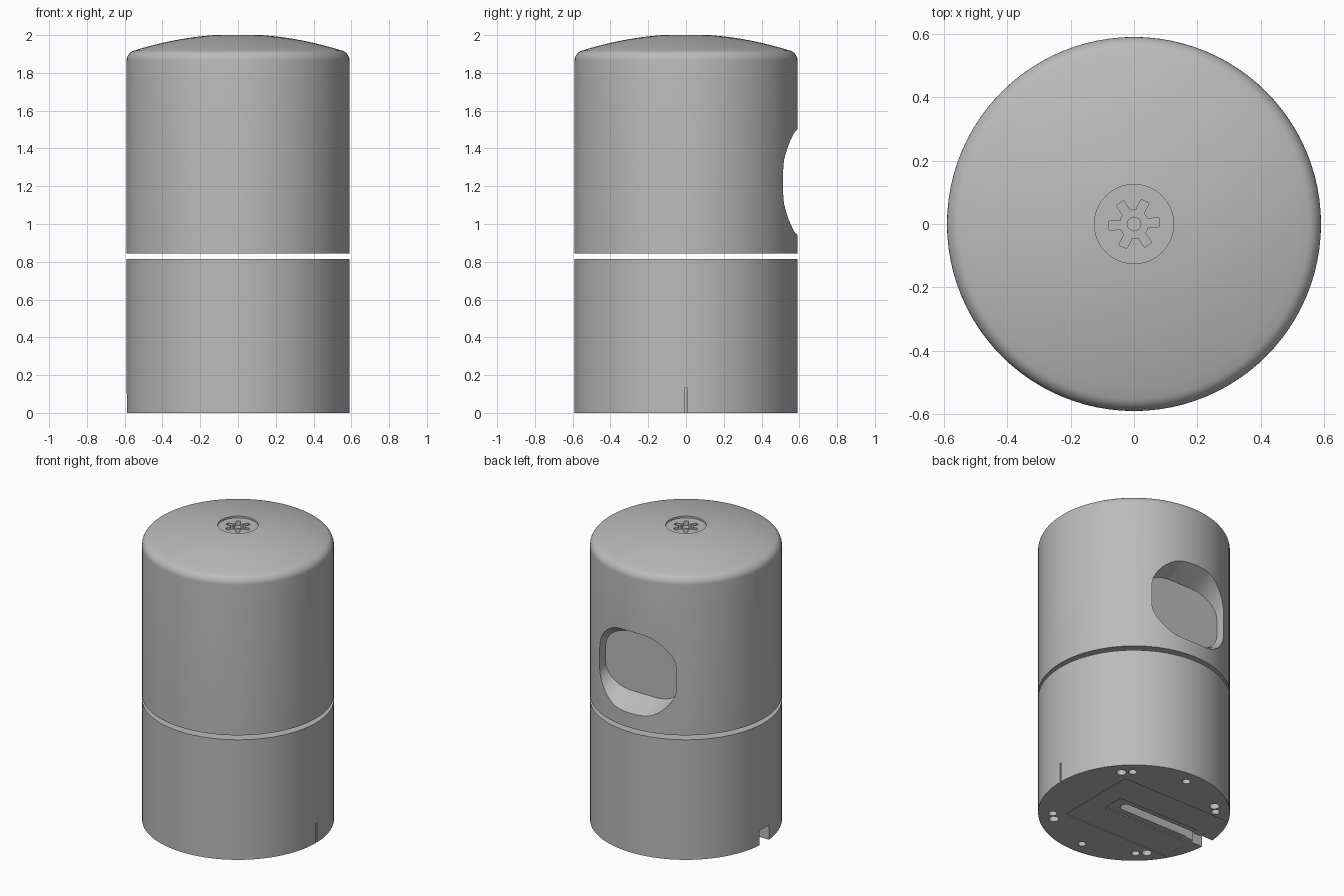
import bpy, bmesh, math
from mathutils import Matrix, Vector

cube = bpy.data.objects.get("Cube")
if cube:
    bpy.data.objects.remove(cube, do_unlink=True)

R = 0.59
GREY = (0.5, 0.5, 0.5, 1)
grey = bpy.data.materials.new("plain grey")
grey.use_nodes = True
grey.diffuse_color = GREY
grey.node_tree.nodes["Principled BSDF"].inputs["Base Color"].default_value = GREY


def make(name, bm):
    bmesh.ops.recalc_face_normals(bm, faces=bm.faces)
    mesh = bpy.data.meshes.new(name)
    bm.to_mesh(mesh)
    bm.free()
    mesh.materials.append(grey)
    obj = bpy.data.objects.new(name, mesh)
    bpy.context.collection.objects.link(obj)
    return obj


def lathe(name, profile, sides=96):
    """Spin an (r, z) profile that starts and ends on the axis."""
    bm = bmesh.new()
    vs = [bm.verts.new((r, 0, z)) for r, z in profile]
    edges = [bm.edges.new(p) for p in zip(vs, vs[1:])]
    bmesh.ops.spin(bm, geom=vs + edges, cent=(0, 0, 0), axis=(0, 0, 1),
                   angle=math.tau, steps=sides, use_duplicate=False)
    bmesh.ops.remove_doubles(bm, verts=bm.verts, dist=1e-5)
    return make(name, bm)


def loft(name, rings):
    """Join matching rings of points and cap both ends."""
    bm = bmesh.new()
    loops = [[bm.verts.new(p) for p in ring] for ring in rings]
    n = len(loops[0])
    for a, b in zip(loops, loops[1:]):
        for i in range(n):
            j = (i + 1) % n
            bm.faces.new((a[i], a[j], b[j], b[i]))
    bm.faces.new(loops[0])
    bm.faces.new(loops[-1])
    return make(name, bm)


def rounded(w, h, r, steps=10):
    """Outline of a rounded rectangle with half sizes w and h."""
    pts = []
    for q, (sx, sy) in enumerate(((1, 1), (-1, 1), (-1, -1), (1, -1))):
        for i in range(steps + 1):
            t = (q + i / steps) * math.pi / 2
            pts.append((sx * (w - r) + r * math.cos(t), sy * (h - r) + r * math.sin(t)))
    return pts


def box(x0, x1, y0, y1, z0, z1, turn=0):
    bm = bmesh.new()
    bmesh.ops.create_cube(bm, size=1)
    bmesh.ops.scale(bm, vec=(x1 - x0, y1 - y0, z1 - z0), verts=bm.verts)
    bmesh.ops.translate(bm, vec=((x0 + x1) / 2, (y0 + y1) / 2, (z0 + z1) / 2), verts=bm.verts)
    bmesh.ops.rotate(bm, cent=(0, 0, 0), matrix=Matrix.Rotation(turn, 3, "Z"), verts=bm.verts)
    return make("cutter", bm)


def rod(name, x, y, r, z0, z1, sides=32):
    obj = lathe(name, [(0, z0), (r, z0), (r, z1), (0, z1)], sides)
    obj.data.transform(Matrix.Translation(Vector((x, y, 0))))
    return obj


def activate(obj):
    bpy.ops.object.select_all(action="DESELECT")
    obj.select_set(True)
    bpy.context.view_layer.objects.active = obj


def cut(target, cutter):
    mod = target.modifiers.new("cut", "BOOLEAN")
    mod.operation = "DIFFERENCE"
    mod.solver = "EXACT"
    mod.object = cutter
    activate(target)
    bpy.ops.object.modifier_apply(modifier=mod.name)
    bpy.data.objects.remove(cutter, do_unlink=True)


# Upper body: straight wall, rounded shoulder, shallow dome, screw recess
top = [(0, 0.845), (R, 0.845), (R, 1.865)]
for i in range(1, 8):
    t = math.radians(72 * i / 7)
    top.append((R - 0.055 + 0.055 * math.cos(t), 1.865 + 0.055 * math.sin(t)))
edge_r, edge_z = top[-1]
for i in range(1, 13):
    r = edge_r + (0.125 - edge_r) * i / 12
    k = (r * r - 0.125 ** 2) / (edge_r ** 2 - 0.125 ** 2)
    top.append((r, 2 + (edge_z - 2) * k))
top += [(0.125, 1.988), (0, 1.988)]
upper = lathe("upper_body", top)

# Back window pocket: rounded opening tapering to a flat floor
pocket = []
for y, h in ((0.65, 0.311), (0.45, 0.2)):
    pocket.append([(x, y, 1.222 + z * h / 0.278) for x, z in rounded(0.288, 0.278, 0.2)])
cut(upper, loft("cutter", pocket))

# Six-lobed screw socket with a centre pin
cut(upper, rod("cutter", 0, 0, 0.045, 1.95, 2.05))
for i in range(6):
    cut(upper, box(0.02, 0.08, -0.014, 0.014, 1.95, 2.05, math.radians(4 + 60 * i)))
pin = rod("socket_pin", 0, 0, 0.023, 1.945, 1.985)

# Lower body
lower = lathe("lower_body", [(0, 0), (R, 0), (R, 0.815), (0, 0.815)])

# Underside: shallow panel, track, cable slot and side openings
cut(lower, box(-0.5, 0.31, -0.285, 0.285, -0.1, 0.006))
cut(lower, box(-0.45, 0.17, -0.075, 0.075, -0.1, 0.014))
slot = [(x - 0.3, y) for x, y in rounded(0.4, 0.035, 0.034)]
cut(lower, loft("cutter", [[(x, y, z) for x, y in slot] for z in (-0.1, 0.08)]))
cut(lower, box(-0.7, -0.5, -0.05, 0.05, -0.1, 0.1))
cut(lower, box(0.565, 0.7, -0.006, 0.006, -0.1, 0.135))

# Ring of fixing holes: a pair on each diagonal, single ones front and back
holes = [(90, 0.025), (270, 0.025)]
for q in range(4):
    holes += [(41 + 90 * q, 0.031), (49 + 90 * q, 0.026)]
for deg, r in holes:
    t = math.radians(deg)
    cut(lower, rod("cutter", 0.5 * math.cos(t), 0.5 * math.sin(t), r, -0.1, 0.06, 24))

for obj in (upper, lower, pin):
    activate(obj)
    bpy.ops.object.shade_smooth_by_angle(angle=math.radians(30))
